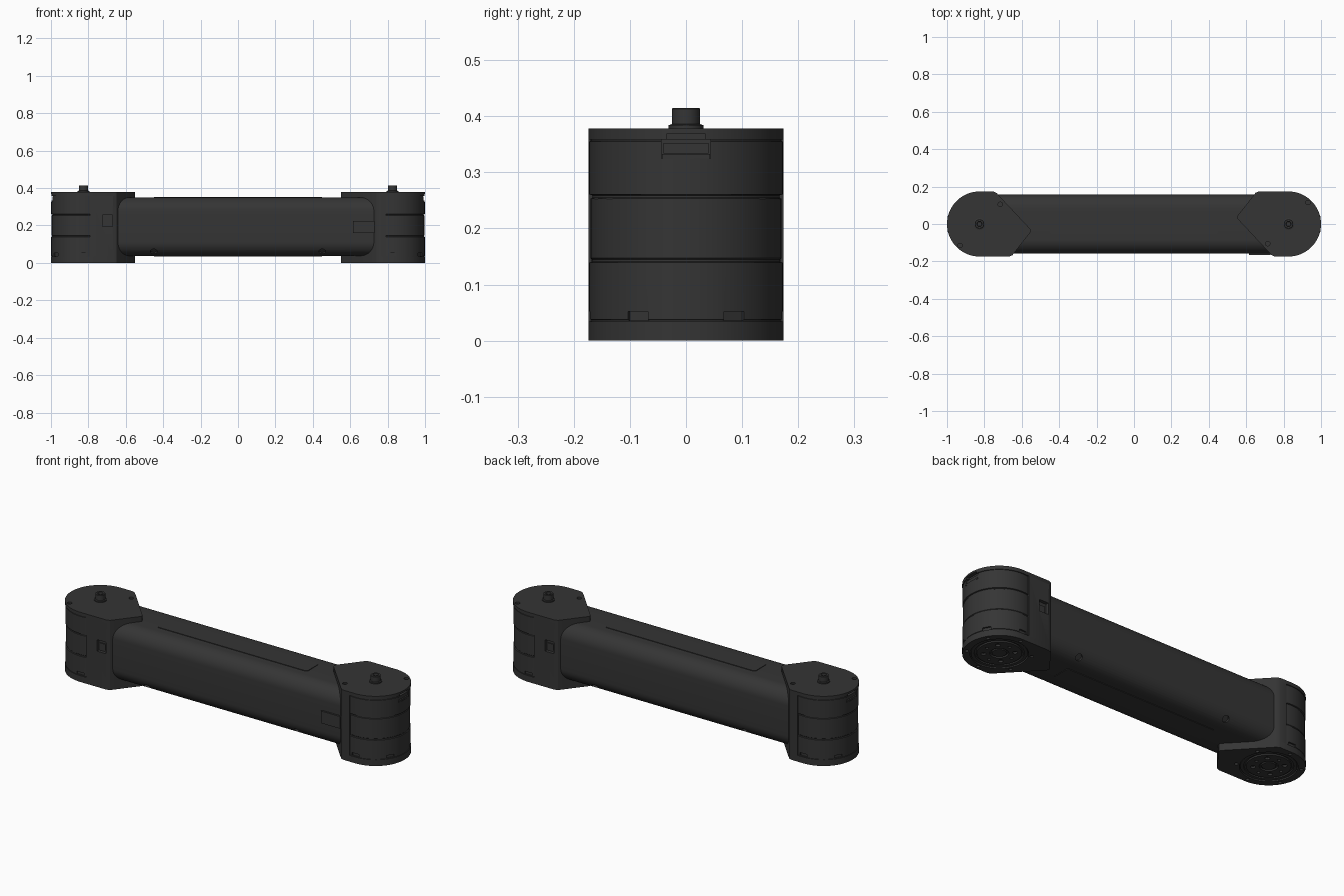
import bpy, bmesh
from math import sin, cos, pi, radians
from mathutils import Matrix, Vector

if "Cube" in bpy.data.objects:
    bpy.data.objects.remove(bpy.data.objects["Cube"])

HX, R = 0.826, 0.174          # head axis position and radius

mat = bpy.data.materials.new("charcoal")
mat.diffuse_color = (0.035, 0.035, 0.035, 1)
mat.use_nodes = True
mat.node_tree.nodes["Principled BSDF"].inputs["Base Color"].default_value = mat.diffuse_color


def finish(bm, name, angle=30):
    bmesh.ops.recalc_face_normals(bm, faces=bm.faces)
    me = bpy.data.meshes.new(name)
    bm.to_mesh(me)
    bm.free()
    ob = bpy.data.objects.new(name, me)
    bpy.context.collection.objects.link(ob)
    me.materials.append(mat)
    smooth(ob, angle)
    return ob


def smooth(ob, angle=30):
    bpy.ops.object.select_all(action='DESELECT')
    ob.select_set(True)
    bpy.context.view_layer.objects.active = ob
    bpy.ops.object.shade_smooth_by_angle(angle=radians(angle))


def prism(name, pts, axis, a, b):
    """Extrude a 2D outline along z (xy outline) or x (yz outline)."""
    bm = bmesh.new()
    put = (lambda p, t: (p[0], p[1], t)) if axis == 'z' else (lambda p, t: (t, p[0], p[1]))
    lo = [bm.verts.new(put(p, a)) for p in pts]
    hi = [bm.verts.new(put(p, b)) for p in pts]
    bm.faces.new(lo)
    bm.faces.new(hi)
    n = len(pts)
    for i in range(n):
        j = (i + 1) % n
        bm.faces.new((lo[i], lo[j], hi[j], hi[i]))
    return finish(bm, name)


def lathe(name, prof, n=64):
    """Revolve (radius, z) points about the head axis."""
    bm = bmesh.new()
    vs = [bm.verts.new((HX + r, 0, z)) for r, z in prof]
    es = [bm.edges.new(p) for p in zip(vs, vs[1:])]
    bmesh.ops.spin(bm, geom=vs + es, cent=(HX, 0, 0), axis=(0, 0, 1), angle=2 * pi, steps=n)
    bmesh.ops.remove_doubles(bm, verts=bm.verts, dist=1e-5)
    return finish(bm, name)


def add_box(bm, c, s, rot=Matrix()):
    bmesh.ops.create_cube(bm, size=1, matrix=Matrix.Translation(c) @ rot @ Matrix.Diagonal((*s, 1)))


def add_cyl(bm, c, r, h, d=(0, 0, 1), n=16):
    rot = Vector(d).to_track_quat('Z', 'Y').to_matrix().to_4x4()
    bmesh.ops.create_cone(bm, cap_ends=True, segments=n, radius1=r, radius2=r, depth=h,
                          matrix=Matrix.Translation(c) @ rot)


def cut(ob, bm):
    cutter = finish(bm, "cutter")
    cutter.hide_render = True
    m = ob.modifiers.new("cut", 'BOOLEAN')
    m.operation, m.solver, m.object = 'DIFFERENCE', 'EXACT', cutter
    bpy.context.view_layer.objects.active = ob
    bpy.ops.object.modifier_apply(modifier=m.name)
    bpy.data.objects.remove(cutter)
    smooth(ob)


def polar(r, a, z):
    return (HX + r * cos(a), r * sin(a), z)


def rounded(w0, w1, h0, h1, r, n=10):
    pts = []
    for k, (cx, cy) in enumerate([(w1 - r, h1 - r), (w0 + r, h1 - r), (w0 + r, h0 + r), (w1 - r, h0 + r)]):
        pts += [(cx + r * cos((k + i / n) * pi / 2), cy + r * sin((k + i / n) * pi / 2)) for i in range(n + 1)]
    return pts


# outline of one head: half circle and skewed point
tail = [(.668, .174), (.650, .167), (.556, .047), (.551, .036), (.556, .025), (.735, -.166), (.752, -.174)]
arc = [polar(R, -pi / 2 + pi * i / 40, 0)[:2] for i in range(41)]
SLOTS = (-pi / 2, -pi / 6, pi / 6, pi / 2)
head = []

# top cover with screw holes and connector notch
top = prism("top_cover", arc + tail, 'z', .359, .378)
bm = bmesh.new()
for p in ((.93, .115, .378), (.715, -.105, .378)):
    add_cyl(bm, p, .012, .02)
add_box(bm, (1.0, 0, .355), (.04, .07, .026))
cut(top, bm)

# bottom cover with flange pocket and screw holes
bottom = prism("bottom_cover", arc + tail, 'z', 0, .034)
bm = bmesh.new()
add_cyl(bm, (HX, 0, 0), .138, .036, n=64)
for i in range(6):
    add_cyl(bm, polar(.155, pi / 6 + i * pi / 3, 0), .009, .02)
cut(bottom, bm)

# flat-sided block holding the tube, with a square socket
block = prism("joint_block", [(.79, -.174), (.79, .174)] + tail, 'z', .034, .359)
bm = bmesh.new()
add_box(bm, (.698, .174, .225), (.054, .05, .062))
cut(block, bm)
bm = bmesh.new()
add_box(bm, (.698, .154, .220), (.034, .016, .034))
head.append(finish(bm, "socket_insert"))

# stepped round motor barrel with grooves and slots
barrel = lathe("motor_barrel", [
    (0, .03), (.170, .03), (.170, .037), (.1725, .038), (.1725, .139), (.168, .141), (.168, .145),
    (.170, .147), (.170, .253), (.167, .255), (.167, .259), (.1725, .261), (.1725, .355),
    (.170, .356), (.170, .362), (0, .362)])
bm = bmesh.new()
for a in SLOTS:
    add_box(bm, polar(.172, a, .044), (.016, .042, .016), Matrix.Rotation(a, 4, 'Z'))
add_box(bm, (.995, 0, .345), (.05, .088, .04))
cut(barrel, bm)

# side connector sitting in its pocket
bm = bmesh.new()
add_box(bm, (.979, 0, .343), (.022, .080, .018))
add_box(bm, (.984, 0, .329), (.024, .086, .008))
head.append(finish(bm, "side_connector"))

# output flange with rings and bolt holes on the underside
flange = lathe("output_flange", [
    (0, .03), (.134, .03), (.134, .004), (.118, .004), (.116, .010), (.108, .010), (.106, .003),
    (.045, .003), (.043, .010), (.036, .010), (.034, .004), (0, .004)])
bm = bmesh.new()
for i in range(8):
    add_cyl(bm, polar(.075, i * pi / 4, .003), .012 if i % 2 else .008, .02)
cut(flange, bm)

# hollow stud on top
stud = lathe("top_stud", [
    (0, .37), (.031, .37), (.031, .384), (.025, .386), (.025, .413), (.023, .415), (.014, .415),
    (.012, .395), (0, .395)], 32)

# the other head is the same one turned half round
head += [top, bottom, block, barrel, flange, stud]
for ob in head:
    twin = bpy.data.objects.new(ob.name + "_left", ob.data)
    twin.rotation_euler.z = pi
    bpy.context.collection.objects.link(twin)
    ob.name += "_right"

# rounded square arm tube with screw holes along the lower corners
tube = prism("arm_tube", rounded(-.157, .157, .038, .35, .075), 'x', -.76, .76)
bm = bmesh.new()
for x in (-.45, .45):
    for s in (-1, 1):
        add_cyl(bm, (x, s * .135, .060), .018, .024, (0, s, -1), 20)
cut(tube, bm)

# long inset panels above and below
for name, z in (("top_panel", .350), ("bottom_panel", .038)):
    prism(name, rounded(-.45, .45, -.052, .052, .012, 4), 'z', z - .003, z + .003)

# small side latch on the front
bm = bmesh.new()
add_box(bm, (.672, -.158, .192), (.116, .018, .066))
finish(bm, "side_latch")
